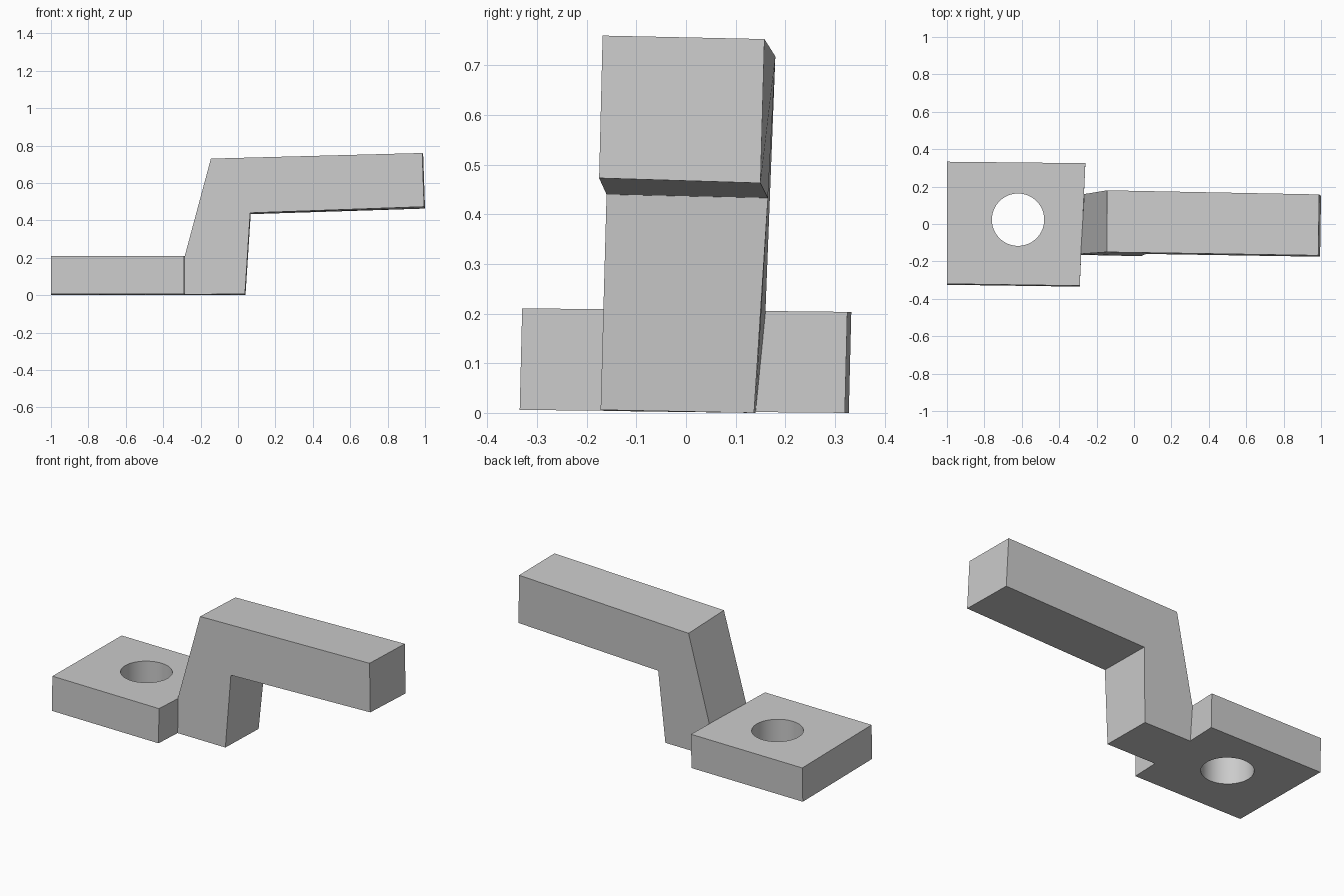
import bpy, bmesh
from mathutils import Matrix, Vector

cube = bpy.data.objects.get("Cube")
if cube:
    bpy.data.objects.remove(cube, do_unlink=True)

grey = bpy.data.materials.new("plain grey")
grey.use_nodes = True
grey.diffuse_color = (0.6, 0.6, 0.6, 1)
grey.node_tree.nodes["Principled BSDF"].inputs["Base Color"].default_value = grey.diffuse_color


def finish(bm, name):
    bmesh.ops.recalc_face_normals(bm, faces=bm.faces)
    mesh = bpy.data.meshes.new(name)
    bm.to_mesh(mesh)
    bm.free()
    mesh.materials.append(grey)
    obj = bpy.data.objects.new(name, mesh)
    bpy.context.collection.objects.link(obj)
    return obj


def bridge(name, first, second):
    """Solid between two matching outlines."""
    bm = bmesh.new()
    a = [bm.verts.new(p) for p in first]
    b = [bm.verts.new(p) for p in second]
    bm.faces.new(a)
    bm.faces.new(b[::-1])
    for i in range(len(a)):
        j = (i + 1) % len(a)
        bm.faces.new((a[i], b[i], b[j], a[j]))
    return finish(bm, name)


# Flat mounting plate, leaning very slightly
corners = [(-1, -.32), (-.29, -.33), (-.26, .325), (-1, .333)]
bottom = [(x, y - .005, .003 - .009 * y) for x, y in corners]
top = [(x, y, .207 - .011 * y) for x, y in corners]
plate = bridge("mounting_plate", bottom, top)

# Round hole through the plate
bm = bmesh.new()
bmesh.ops.create_cone(bm, cap_ends=True, segments=64, radius1=.14, radius2=.14, depth=1,
                      matrix=Matrix.Translation((-.62, .023, .1)))
cutter = finish(bm, "hole_cutter")
cutter.hide_render = True
cutter.hide_set(True)
hole = plate.modifiers.new("hole", 'BOOLEAN')
hole.operation = 'DIFFERENCE'
hole.solver = 'EXACT'
hole.object = cutter

# Cranked arm: a short sloping post and a long bar
front = [(-.29, -.165, .004), (.037, -.172, .006), (.065, -.16, .44), (.995, -.175, .473),
         (.985, -.168, .76), (-.145, -.15, .73), (-.285, -.16, .208)]
back = [(-.268, .14, 0), (.04, .137, 0), (.068, .165, .433), (1, .15, .463),
        (.99, .158, .753), (-.143, .18, .718), (-.266, .16, .203)]
arm = bridge("cranked_arm", front, back)

# Smooth only the hole wall
bpy.ops.object.select_all(action='DESELECT')
plate.select_set(True)
bpy.context.view_layer.objects.active = plate
bpy.ops.object.modifier_apply(modifier="hole")
bpy.ops.object.shade_smooth_by_angle()
